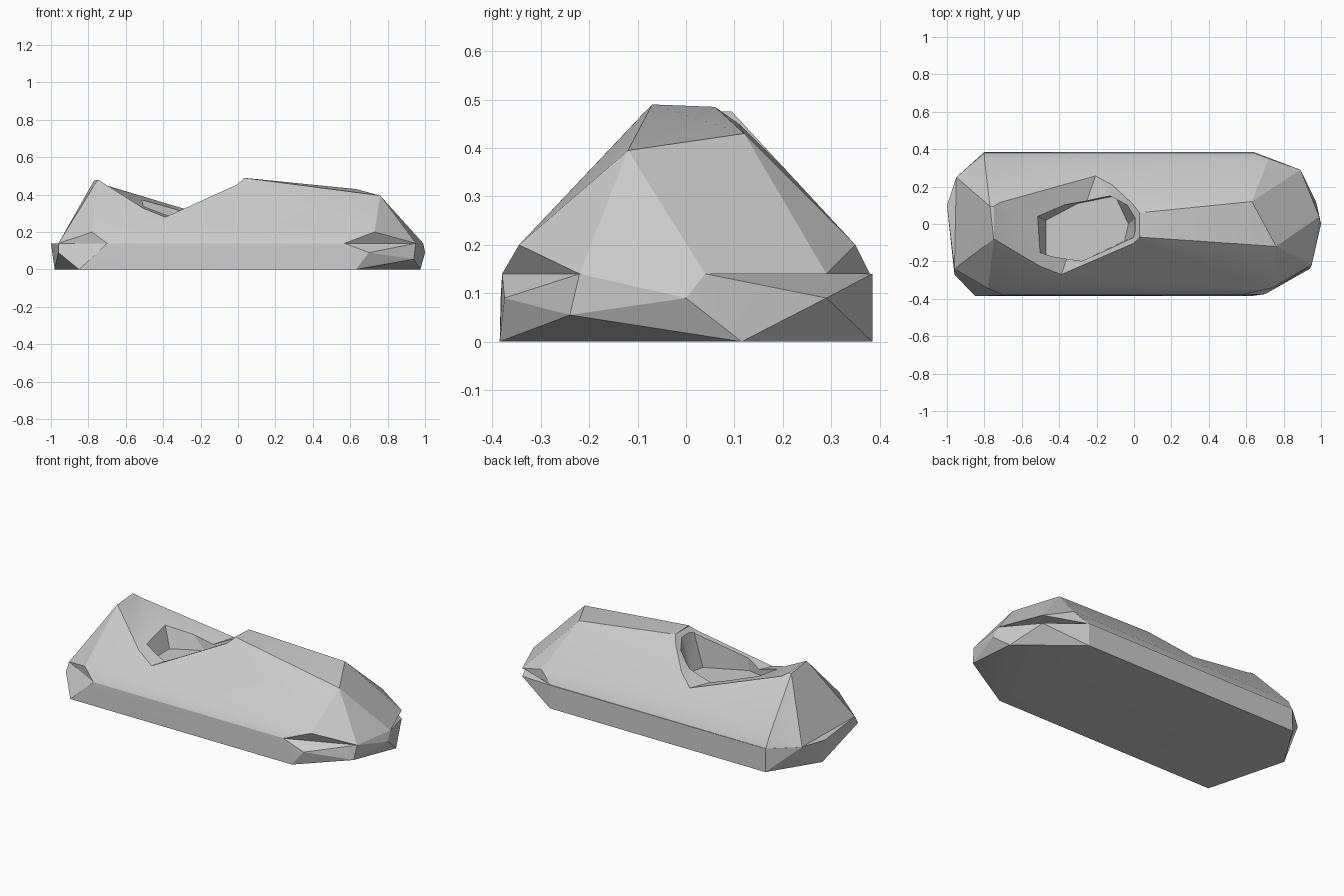
import bpy, bmesh, math

old = bpy.data.objects.get("Cube")
if old:
    bpy.data.objects.remove(old, do_unlink=True)

stone = bpy.data.materials.new("stone grey")
stone.use_nodes = True
GREY = (0.6, 0.6, 0.6, 1)
stone.diffuse_color = GREY
stone.node_tree.nodes["Principled BSDF"].inputs["Base Color"].default_value = GREY


def hull(name, points):
    """Faceted block: the convex hull of a few corner points."""
    bm = bmesh.new()
    for p in points:
        bm.verts.new(p)
    res = bmesh.ops.convex_hull(bm, input=bm.verts[:])
    loose = [v for v in bm.verts if not v.link_faces]
    bmesh.ops.delete(bm, geom=loose, context='VERTS')
    bmesh.ops.dissolve_limit(bm, angle_limit=math.radians(1),
                             verts=bm.verts[:], edges=bm.edges[:])
    bmesh.ops.recalc_face_normals(bm, faces=bm.faces[:])
    mesh = bpy.data.meshes.new(name)
    bm.to_mesh(mesh)
    bm.free()
    mesh.materials.append(stone)
    ob = bpy.data.objects.new(name, mesh)
    bpy.context.collection.objects.link(ob)
    return ob


def level(z, *xy):
    return [(x, y, z) for x, y in xy]


def carve(target, cutter):
    bpy.context.view_layer.objects.active = target
    mod = target.modifiers.new("carve", 'BOOLEAN')
    mod.operation = 'DIFFERENCE'
    mod.solver = 'EXACT'
    mod.object = cutter
    bpy.ops.object.modifier_apply(modifier=mod.name)
    bpy.data.objects.remove(cutter, do_unlink=True)


# Lower band with a flat six-sided underside and chipped corners
base = hull("base_band",
    level(0, (-.85, -.385), (.63, -.385), (.975, .115),
          (.64, .385), (-.8, .385), (-.98, .1))
    + level(.09, (.7, -.375), (.89, .29), (1, 0), (-.75, -.383), (-.96, -.27))
    + [(.94, -.24, .055)]
    + level(.14, (.57, -.38), (.95, -.22), (.99, .04), (.64, .385),
            (-.8, .383), (-.95, .25), (-1, .1), (-.96, -.24), (-.7, -.38)))

# Upper body tapering to a narrow ridge, overhanging the chipped corners
body = hull("upper_body",
    level(.14, (.57, -.38), (.95, -.22), (.99, .04), (.89, .29), (.64, .38),
          (-.8, .38), (-.95, .25), (-.96, -.24), (-.7, -.38))
    + level(.2, (.73, -.345), (.72, .35), (-.78, -.345), (-.8, .35))
    + [(-.75, -.08, .48), (-.77, .095, .475), (.03, -.07, .49),
       (.03, .06, .485), (.63, .12, .43), (.76, -.12, .395)])

# Slanted saddle notch across the ridge
lips = [(-.75, -.2), (-.77, .2), (.03, -.2), (.03, .2)]
notch = hull("notch_cutter",
    [(-.42, -.36, .276), (-.17, .36, .304)]
    + level(.485, *lips) + level(.8, *lips))
carve(body, notch)

# Shallow pit in the middle of the saddle
pit = hull("pit_cutter",
    level(.25, (-.47, -.17), (-.47, .02), (-.3, .11), (-.1, .15),
          (-.03, 0), (-.05, -.09), (-.28, -.2))
    + level(.6, (-.6, -.1), (-.6, .08), (-.2, .15), (.03, .05),
            (.03, -.06), (-.28, -.19)))
carve(body, pit)

# Soft shading over shallow facets, crisp elsewhere
for ob in (base, body):
    bpy.ops.object.select_all(action='DESELECT')
    ob.select_set(True)
    bpy.context.view_layer.objects.active = ob
    bpy.ops.object.shade_smooth_by_angle(angle=math.radians(20))
